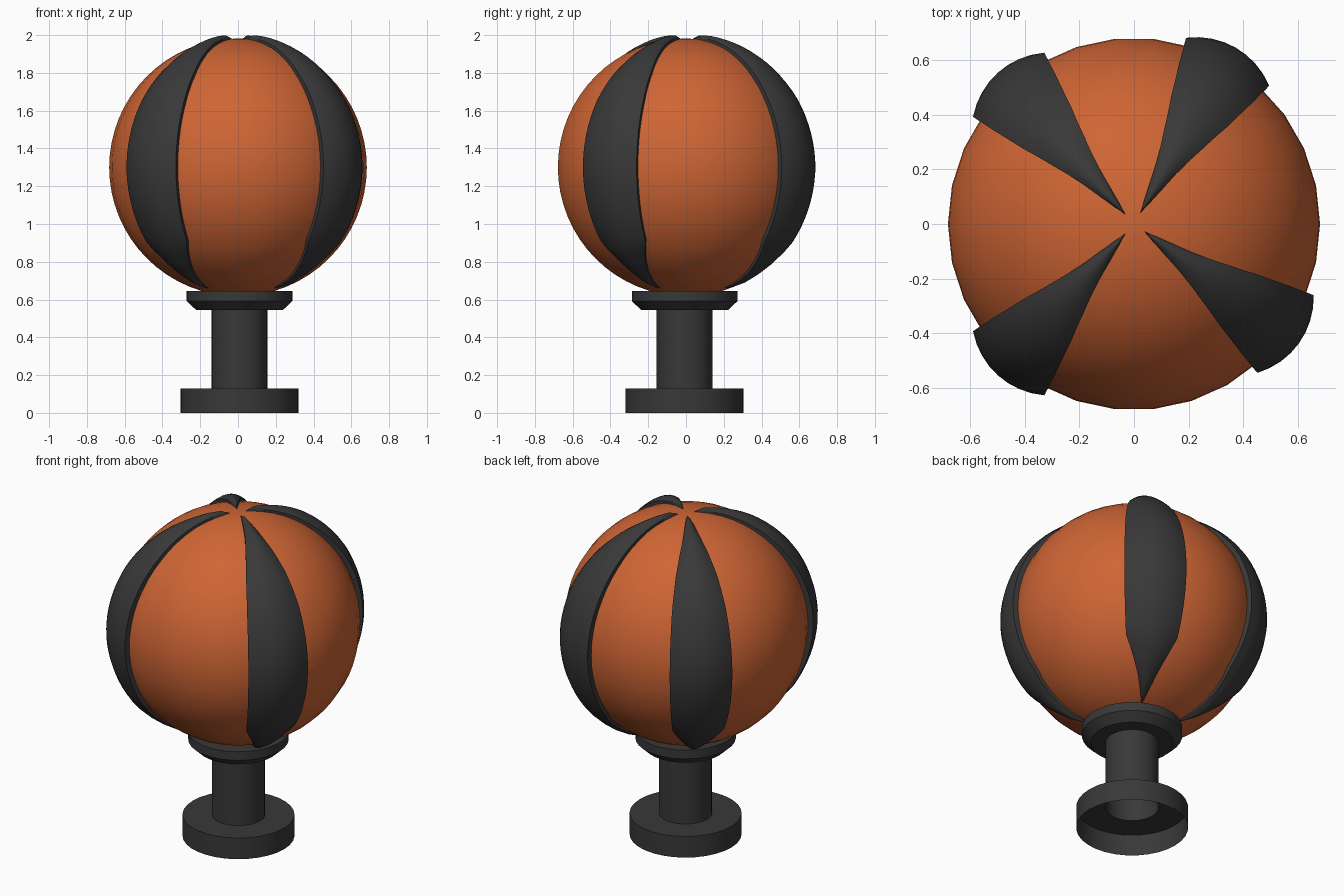
import bpy, bmesh
from math import sin, cos, pi, radians

if "Cube" in bpy.data.objects:
    bpy.data.objects.remove(bpy.data.objects["Cube"])

CENTER_Z, R = 1.30, 0.682


def material(name, color):
    m = bpy.data.materials.new(name)
    m.diffuse_color = color
    m.use_nodes = True
    m.node_tree.nodes["Principled BSDF"].inputs["Base Color"].default_value = m.diffuse_color
    return m


orange = material("orange", (0.62, 0.13, 0.035, 1))
dark = material("dark_grey", (0.04, 0.04, 0.04, 1))


def finish(name, bm, mat, angle=35):
    bmesh.ops.remove_doubles(bm, verts=bm.verts, dist=1e-5)
    bmesh.ops.recalc_face_normals(bm, faces=bm.faces)
    me = bpy.data.meshes.new(name)
    bm.to_mesh(me)
    bm.free()
    me.materials.append(mat)
    ob = bpy.data.objects.new(name, me)
    bpy.context.collection.objects.link(ob)
    bpy.ops.object.select_all(action='DESELECT')
    bpy.context.view_layer.objects.active = ob
    ob.select_set(True)
    bpy.ops.object.shade_smooth_by_angle(angle=radians(angle))
    return ob


def skin(bm, rows, closed):
    """Join rows of points with faces."""
    vs = [[bm.verts.new(p) for p in row] for row in rows]
    n = len(vs[0])
    for a, b in zip(vs, vs[1:]):
        for i in range(n if closed else n - 1):
            j = (i + 1) % n
            bm.faces.new((a[i], a[j], b[j], b[i]))


def lathe(name, profile, sides, mat, cx=0, cy=0):
    bm = bmesh.new()
    skin(bm, [[(cx + r * cos(2 * pi * i / sides), cy + r * sin(2 * pi * i / sides), z)
               for i in range(sides)] for r, z in profile], True)
    bmesh.ops.dissolve_degenerate(bm, edges=bm.edges, dist=1e-5)
    return finish(name, bm, mat)


def interp(table, x):
    for (x0, y0), (x1, y1) in zip(table, table[1:]):
        if x <= x1:
            return y0 + (y1 - y0) * (x - x0) / (x1 - x0)
    return table[-1][1]


# Ball: 30 sides around
rings = 32
lathe("ball", [(R * sin(pi * k / rings), CENTER_Z + R * cos(pi * k / rings))
               for k in range(rings + 1)], 30, orange)

# Stand: open-bottomed foot, hollow post, chamfered collar
OFF = (0.008, -0.007)
lathe("foot", [(0.312, 0), (0.312, 0.13), (0.148, 0.13)], 32, dark, *OFF)
lathe("post", [(0.148, 0.13), (0.148, 0.545)], 32, dark, *OFF)
lathe("collar", [(0.148, 0.545), (0.23, 0.545), (0.28, 0.592), (0.28, 0.645), (0.12, 0.645)],
      32, dark, *OFF)

# Raised stripes: half width (degrees of azimuth) and height by polar angle
WIDTH = [(4, 1), (8, 7), (13, 9), (20, 10), (31, 12.3), (44, 13.8), (60, 14.3),
         (124, 14.4), (159, 1)]
HEIGHT = [(4, 0.0), (8, 0.024), (13, 0.030), (30, 0.043), (60, 0.060), (90, 0.065),
          (124, 0.052), (150, 0.025), (159, 0.004)]
POLAR = [4, 6, 8, 10, 13, 16.5] + list(range(20, 125, 4)) + [129, 136, 143, 150, 155, 159]


def stripe(name, azimuth):
    rows = []
    for t in POLAR:
        w, h = interp(WIDTH, t), interp(HEIGHT, t)
        cols = [(u / 4, R + h * (0.42 + 0.58 * (1 - (u / 4) ** 2))) for u in range(-4, 5)]
        cols = [(-0.96, R - 0.03)] + cols + [(0.96, R - 0.03)]   # side walls
        row = []
        for u, d in cols:
            a, p = radians(azimuth + u * w), radians(t)
            row.append((d * sin(p) * cos(a), d * sin(p) * sin(a), CENTER_Z + d * cos(p)))
        rows.append(row)
    bm = bmesh.new()
    skin(bm, rows, False)
    finish(name, bm, dark)


for name, azimuth in (("stripe_back_right", 60), ("stripe_back_left", 132),
                      ("stripe_front_left", 228), ("stripe_front_right", 324)):
    stripe(name, azimuth)
